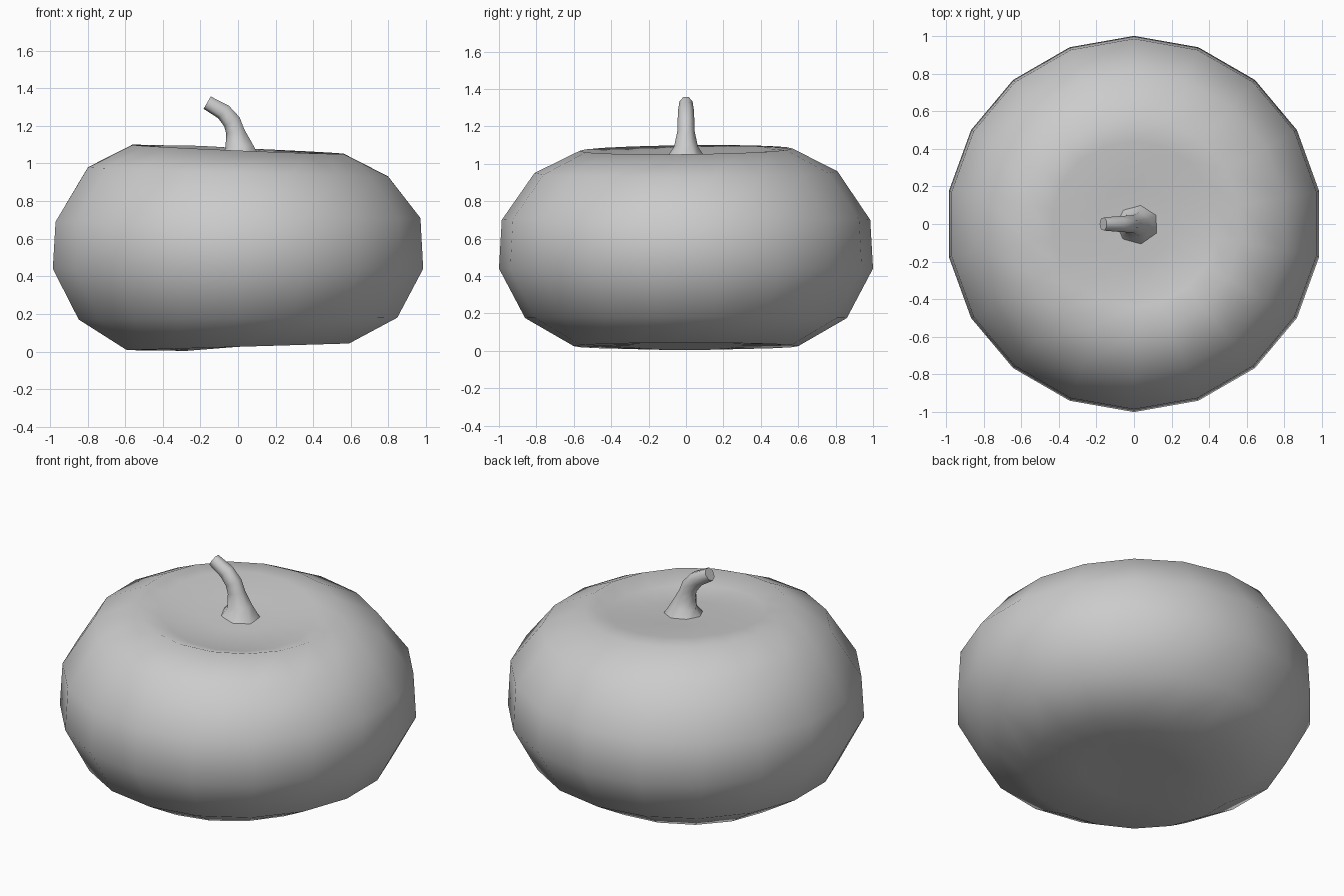
import bpy, bmesh
from math import sin, cos, pi, radians
from mathutils import Vector

if "Cube" in bpy.data.objects:
    bpy.data.objects.remove(bpy.data.objects["Cube"])


def loft(name, rings, cap_points=(None, None)):
    """Skin a list of closed rings; ends close to a point or with a flat face."""
    bm = bmesh.new()
    loops = [[bm.verts.new(p) for p in ring] for ring in rings]
    n = len(loops[0])
    for a, b in zip(loops, loops[1:]):
        for i in range(n):
            j = (i + 1) % n
            bm.faces.new((a[i], a[j], b[j], b[i]))
    for loop, point in zip((loops[0], loops[-1]), cap_points):
        if point is None:
            bm.faces.new(loop)
        else:
            tip = bm.verts.new(point)
            for i in range(n):
                bm.faces.new((loop[i], loop[(i + 1) % n], tip))
    bmesh.ops.recalc_face_normals(bm, faces=bm.faces[:])
    for f in bm.faces:
        f.smooth = True
    mesh = bpy.data.meshes.new(name)
    bm.to_mesh(mesh)
    bm.free()
    obj = bpy.data.objects.new(name, mesh)
    bpy.context.collection.objects.link(obj)
    return obj


# Pumpkin body: (radius, height, tilt amount, direction of the high side in degrees)
profile = [
    (0.28, 0.025, 0.022, 0),
    (0.60, 0.025, 0.018, 0),
    (0.86, 0.175, 0.005, 0),
    (1.00, 0.44, 0.0, 0),
    (0.985, 0.70, 0.01, 0),
    (0.81, 0.955, 0.025, 170),
    (0.57, 1.075, 0.025, 165),
    (0.44, 1.052, 0.045, 140),
    (0.20, 1.04, 0.02, 150),
]
SIDES = 18
body_rings = []
for r, z, tilt, high in profile:
    ring = []
    for k in range(SIDES):
        a = -pi / 2 + 2 * pi * k / SIDES
        ring.append((r * cos(a), r * sin(a), z + tilt * cos(a - radians(high))))
    body_rings.append(ring)
loft("pumpkin_body", body_rings, ((0, 0, 0.035), (0, 0, 1.035)))

# Bent stem: (x, z, half width in the bend plane, half width in y, lean in degrees)
path = [
    (0.01, 1.02, 0.125, 0.115, 0),
    (0.01, 1.09, 0.078, 0.065, 8),
    (-0.012, 1.17, 0.052, 0.048, 14),
    (-0.030, 1.222, 0.050, 0.046, 30),
    (-0.075, 1.275, 0.046, 0.044, 48),
    (-0.163, 1.325, 0.040, 0.036, 60),
]
stem_rings = []
for x, z, w, d, lean in path:
    t = radians(lean)
    across = Vector((cos(t), 0, sin(t)))
    ring = []
    for k in range(7):
        a = 2 * pi * k / 7 + 0.45
        ring.append(Vector((x, 0, z)) + across * w * cos(a) + Vector((0, d * sin(a), 0)))
    stem_rings.append(ring)
stem = loft("stem", stem_rings)

# Crisp edge around the cut end of the stem
for obj in bpy.context.selected_objects:
    obj.select_set(False)
stem.select_set(True)
bpy.context.view_layer.objects.active = stem
bpy.ops.object.shade_smooth_by_angle(angle=radians(60))
